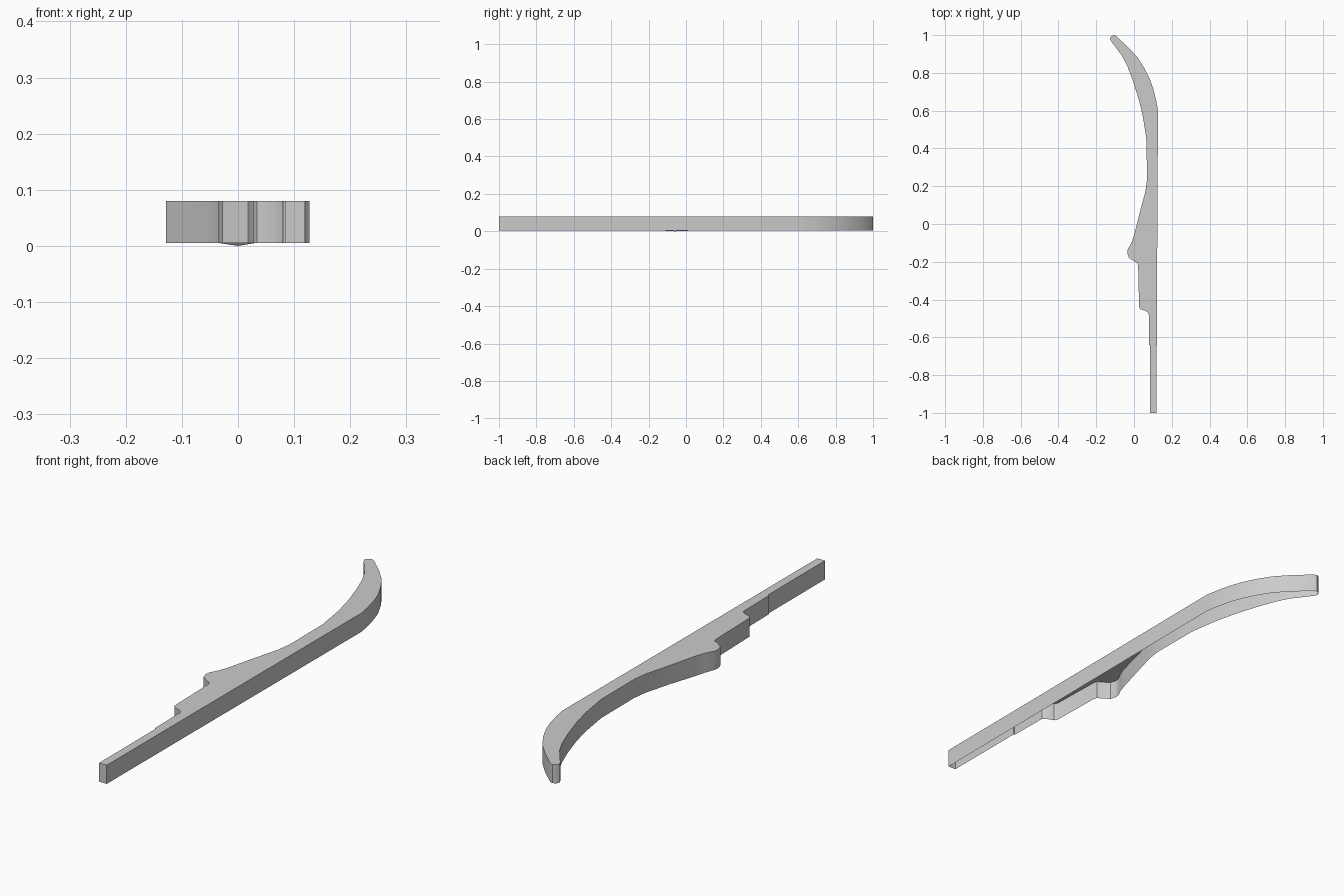
import bpy, bmesh

Z_LOW, Z_TOP = 0.005, 0.08

# plan outline, counter-clockwise: straight back edge, curved tip, belly, guard, tang
back_edge = [(0.119, -1.0), (0.121, -0.51), (0.127, 0.6)]
tip = [(0.118, 0.65), (0.104, 0.71), (0.085, 0.765), (0.055, 0.825), (0.02, 0.88),
       (-0.03, 0.935), (-0.095, 0.995), (-0.108, 1.0), (-0.121, 0.993),
       (-0.128, 0.98), (-0.12, 0.966)]
belly = [(-0.06, 0.885), (-0.035, 0.835), (-0.005, 0.755), (0.025, 0.66),
         (0.047, 0.57), (0.067, 0.44), (0.068, 0.23), (0.06, 0.17), (0.03, 0.06)]
guard = [(0.0, -0.06), (-0.014, -0.1), (-0.033, -0.135), (-0.035, -0.155),
         (-0.028, -0.178), (0.0, -0.197), (0.018, -0.207), (0.022, -0.225)]
tang = [(0.027, -0.44), (0.034, -0.451), (0.065, -0.462), (0.078, -0.475),
        (0.08, -0.64), (0.085, -0.64), (0.085, -1.0)]
outline = back_edge + tip + belly + guard + tang

# lower rim sags slightly beside the guard
sag = {(0.0, -0.06): 0.0, (-0.014, -0.1): 0.002}

# open-bottomed shell: top plate plus side walls
bm = bmesh.new()
top = [bm.verts.new((x, y, Z_TOP)) for x, y in outline]
low = [bm.verts.new((x, y, sag.get((x, y), Z_LOW))) for x, y in outline]
bm.faces.new(top)
for i in range(len(outline)):
    j = (i + 1) % len(outline)
    bm.faces.new((low[i], low[j], top[j], top[i]))

mesh = bpy.data.meshes.new("blade_shell")
bm.to_mesh(mesh)
bm.free()
blade = bpy.data.objects.new("blade_shell", mesh)
bpy.context.collection.objects.link(blade)

# smooth the curved walls, keep the rim and corners crisp
bpy.context.view_layer.objects.active = blade
blade.select_set(True)
bpy.ops.object.shade_smooth_by_angle(angle=0.6)
